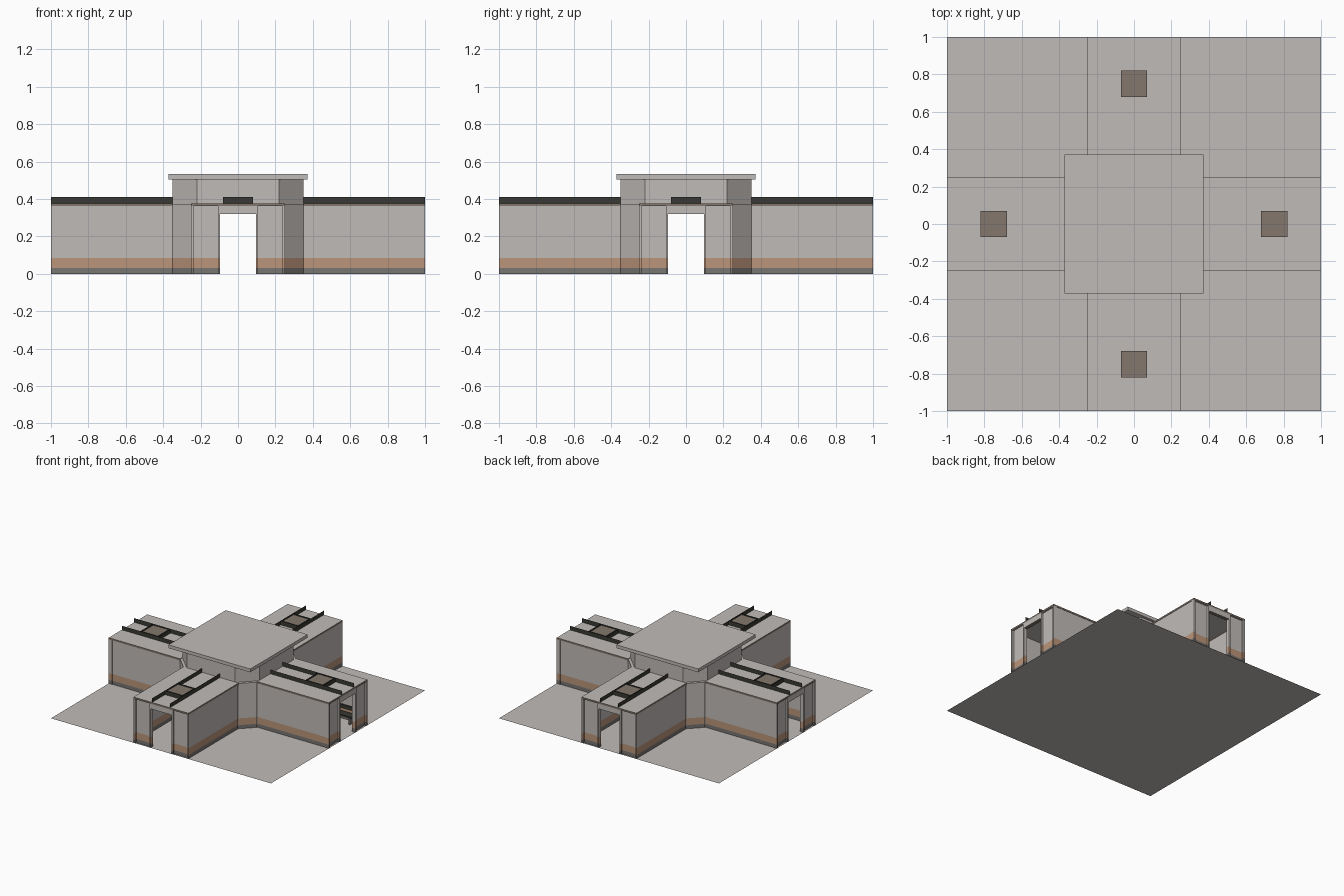
import bpy, bmesh, math
from mathutils import Matrix, Vector

if "Cube" in bpy.data.objects:
    bpy.data.objects.remove(bpy.data.objects["Cube"])


def material(name, rgb):
    m = bpy.data.materials.new(name)
    m.diffuse_color = (*rgb, 1)
    m.use_nodes = True
    m.node_tree.nodes["Principled BSDF"].inputs["Base Color"].default_value = m.diffuse_color
    return m


GREY = material("concrete_grey", (0.53, 0.50, 0.48))
BASE = material("skirting_grey", (0.19, 0.18, 0.17))
ORANGE = material("faded_orange", (0.50, 0.30, 0.195))
BROWN = material("hatch_brown", (0.23, 0.185, 0.15))
BLACK = material("rail_black", (0.04, 0.04, 0.033))


def finish(name, bm, mats, turn=0):
    bm.transform(Matrix.Rotation(turn * math.pi / 2, 4, 'Z'))
    me = bpy.data.meshes.new(name)
    bm.to_mesh(me)
    bm.free()
    for m in mats:
        me.materials.append(m)
    ob = bpy.data.objects.new(name, me)
    bpy.context.collection.objects.link(ob)
    return ob


def box(name, lo, hi, mats, turn=0, rule=None):
    bm = bmesh.new()
    bmesh.ops.create_cube(bm, size=1)
    lo, hi = Vector(lo), Vector(hi)
    for v in bm.verts:
        v.co = (lo + hi) / 2 + Vector(a * b for a, b in zip(v.co, hi - lo))
    bm.normal_update()
    if rule:
        for f in bm.faces:
            f.material_index = rule(f)
    return finish(name, bm, mats, turn)


def wall(name, path, levels, mats, turn=0):
    """Vertical sheet along a floor path, one material per height band."""
    bm = bmesh.new()
    for i, (z0, z1) in enumerate(zip(levels, levels[1:])):
        for p, q in zip(path, path[1:]):
            f = bm.faces.new([bm.verts.new(c) for c in
                              ((*p, z0), (*q, z0), (*q, z1), (*p, z1))])
            f.material_index = i
    bmesh.ops.remove_doubles(bm, verts=bm.verts, dist=1e-5)
    return finish(name, bm, mats, turn)


def sheet(name, pts, z, mat, turn=0):
    bm = bmesh.new()
    bm.faces.new([bm.verts.new((x, y, z)) for x, y in pts])
    return finish(name, bm, [mat], turn)


BANDS = [0, 0.03, 0.085, 0.362]
BAND_MATS = [BASE, ORANGE, GREY]

# ground plate
sheet("floor_plate", [(-1, -1), (1, -1), (1, 1), (-1, 1)], 0, GREY)

# half of one corridor: side wall, corner post, recessed panel, door post
half = [(0.35, -0.247), (0.97, -0.247), (0.97, -0.25), (1, -0.25), (1, -0.235),
        (0.985, -0.235), (0.985, -0.108), (1, -0.108), (1, -0.095), (0.97, -0.095)]

for k in range(4):
    # corridor walls and doorway
    wall(f"corridor_wall_a_{k}", half, BANDS, BAND_MATS, k)
    wall(f"corridor_wall_b_{k}", [(x, -y) for x, y in reversed(half)],
         BANDS, BAND_MATS, k)
    box(f"door_lintel_{k}", (0.97, -0.108, 0.32), (1, 0.108, 0.362),
        [GREY, BROWN], k, lambda f: int(f.normal.z < -0.5))

    # roof slab with brownish edge
    box(f"corridor_roof_{k}", (0.35, -0.25, 0.362), (1, 0.25, 0.376),
        [GREY, BROWN], k, lambda f: int(abs(f.normal.z) < 0.5))

    # thin roof rails and cross rails
    for s in (-1, 1):
        wall(f"roof_rail_{k}_{s}", [(0.35, 0.081 * s), (1, 0.081 * s)],
             [0.376, 0.41], [BLACK], k)
        x = 0.75 + 0.081 * s
        wall(f"cross_rail_{k}_{s}", [(x, -0.081), (x, 0.081)],
             [0.376, 0.41], [BLACK], k)

    # roof hatch
    box(f"roof_hatch_{k}", (0.68, -0.07, 0.376), (0.82, 0.07, 0.406),
        [BLACK, BROWN], k, lambda f: int(f.normal.z > 0.5))

    # chamfered hub corner with ledge, and upper hub walls
    wall(f"hub_corner_{k}", [(0.25, -0.35), (0.35, -0.25)],
         BANDS[:-1] + [0.372], BAND_MATS, k)
    sheet(f"hub_ledge_{k}", [(0.25, -0.35), (0.35, -0.25), (0.35, -0.22),
                             (0.22, -0.35)], 0.372, GREY, k)
    wall(f"hub_upper_wall_{k}", [(0.22, -0.35), (0.35, -0.22), (0.35, 0.22)],
         [0.365, 0.505], [GREY], k)

# hub roof
box("hub_roof", (-0.372, -0.372, 0.505), (0.372, 0.372, 0.532), [GREY])

# bench inside the right corridor
box("bench_seat", (0.70, 0.17, 0.06), (0.92, 0.23, 0.072), [BLACK])
box("bench_back", (0.70, 0.225, 0.095), (0.92, 0.235, 0.125), [BLACK])
for i, x in enumerate((0.73, 0.88)):
    box(f"bench_leg_{i}", (x, 0.18, 0), (x + 0.01, 0.23, 0.06), [BASE])
    box(f"bench_bracket_{i}", (x, 0.22, 0.06), (x + 0.01, 0.23, 0.12), [BASE])
